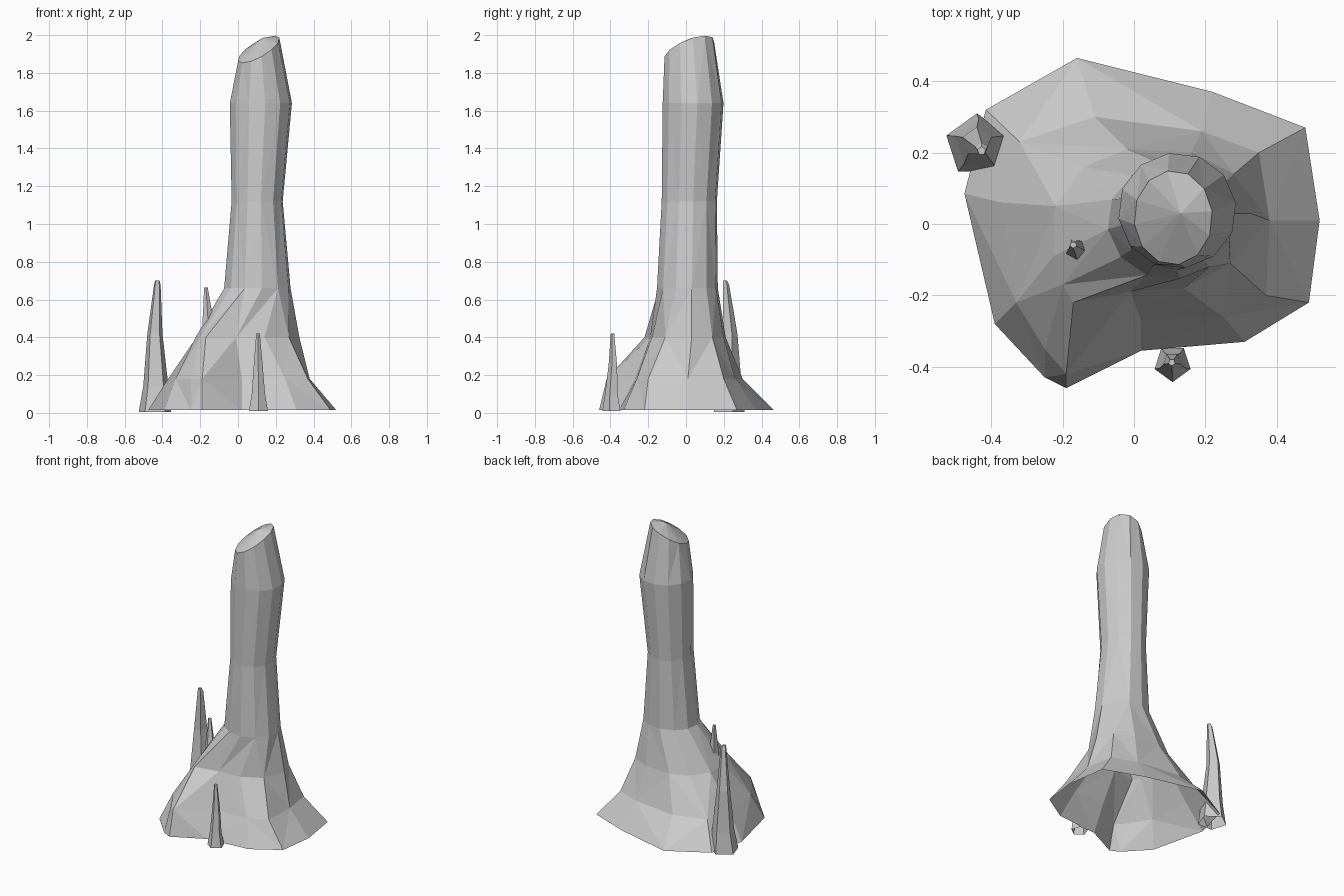
import bpy, bmesh
from math import cos, sin, radians, pi

if "Cube" in bpy.data.objects:
    bpy.data.objects.remove(bpy.data.objects["Cube"])


def loft(name, rings, tip=None):
    """Skin equal-length point rings into an open-bottomed faceted shell."""
    bm = bmesh.new()
    vr = [[bm.verts.new(p) for p in r] for r in rings]
    n = len(vr[0])
    for k, (a, b) in enumerate(zip(vr, vr[1:])):
        for i in range(n):
            j = (i + 1) % n
            if (i + k) % 2:
                bm.faces.new((a[i], a[j], b[j]))
                bm.faces.new((a[i], b[j], b[i]))
            else:
                bm.faces.new((a[i], a[j], b[i]))
                bm.faces.new((a[j], b[j], b[i]))
    if tip:
        t = bm.verts.new(tip)
        for i in range(n):
            bm.faces.new((vr[-1][i], vr[-1][(i + 1) % n], t))
    else:
        bm.faces.new(vr[-1])
    me = bpy.data.meshes.new(name)
    bm.to_mesh(me)
    bm.free()
    ob = bpy.data.objects.new(name, me)
    bpy.context.collection.objects.link(ob)
    return ob


def oval(z, x0, x1, y0, y1, kx=0, ky=0, n=12, turn=8):
    """Ring filling the given x/y extents, optionally tilted."""
    pts = []
    for i in range(n):
        a = radians(turn) + 2 * pi * i / n
        dx, dy = (x1 - x0) / 2 * cos(a), (y1 - y0) / 2 * sin(a)
        pts.append(((x0 + x1) / 2 + dx, (y0 + y1) / 2 + dy, z + kx * dx + ky * dy))
    return pts


# Main rock column: irregular flared foot with a shoulder at the front left
foot = [(.52, .01), (.48, .27), (.22, .37), (-.16, .465), (-.415, .32), (-.475, .085),
        (-.39, -.28), (-.25, -.43), (-.19, -.46), (.02, -.355), (.31, -.33), (.49, -.22)]
skirt = [(.38, .01), (.35, .20), (.19, .26), (-.11, .30), (-.32, .23), (-.37, .06),
         (-.33, -.22), (-.25, -.35), (-.19, -.42), (.02, -.27), (.25, -.26), (.37, -.20)]
shoulder = [(.325, .03), (.28, .14), (.16, .20), (-.02, .21), (-.14, .16), (-.22, .05),
            (-.225, -.09), (-.20, -.17), (-.17, -.22), (-.01, -.19), (.14, -.18), (.27, -.11)]
column = [[(x, y, .015) for x, y in foot],
          [(x, y, .18) for x, y in skirt],
          [(x, y, .40) for x, y in shoulder],
          oval(.66, -.075, .28, -.155, .17),
          oval(1.12, -.035, .238, -.13, .165),
          oval(1.64, -.045, .287, -.125, .20),
          oval(1.925, .0, .22, -.115, .15, .5, .35)]
loft("rock_column", column, (.13, .03, 1.985))


# Small curved spikes around the foot
def spike(name, sections, turn):
    loft(name, [oval(z, x - r, x + r, y - r, y + r, n=5, turn=turn)
                for x, y, z, r in sections])


spike("tall_side_spike", [(-.44, .22, .005, .09), (-.435, .225, .14, .07),
                          (-.44, .23, .42, .042), (-.427, .21, .68, .018),
                          (-.427, .205, .70, .012)], 18)
spike("front_spike", [(.108, -.39, .01, .053), (.108, -.392, .10, .037),
                      (.107, -.385, .25, .025), (.106, -.388, .42, .01)], 90 + 180)
spike("shoulder_spike", [(-.155, -.072, .40, .042), (-.157, -.072, .46, .034),
                         (-.163, -.066, .56, .022), (-.17, -.058, .665, .01)], 54)
